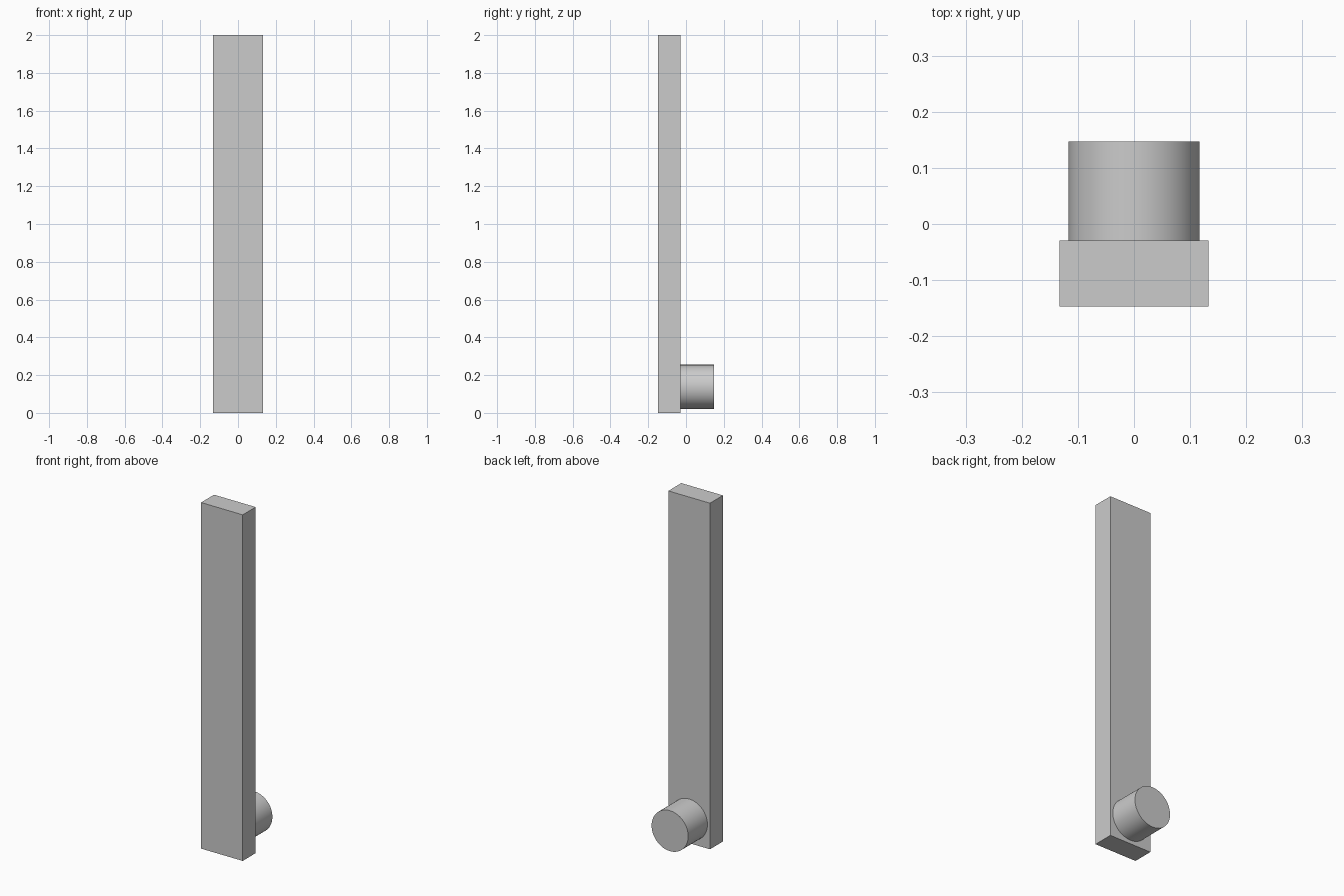
import bpy
import math

default = bpy.data.objects.get("Cube")
if default:
    bpy.data.objects.remove(default, do_unlink=True)

# Plain grey finish shared by both parts
grey = bpy.data.materials.new("plain_grey")
grey.use_nodes = True
colour = (0.6, 0.6, 0.6, 1)
grey.diffuse_color = colour
grey.node_tree.nodes["Principled BSDF"].inputs["Base Color"].default_value = colour

WIDTH, HEIGHT = 0.266, 2.0
BACK, JOINT, FRONT = 0.147, -0.029, -0.147
PEG_RADIUS, PEG_HEIGHT = 0.117, 0.138


def finish(name):
    part = bpy.context.object
    part.name = name
    part.data.materials.append(grey)
    bpy.ops.object.transform_apply(location=False, rotation=True, scale=True)
    return part


# Tall flat bar
bpy.ops.mesh.primitive_cube_add(size=1, location=(0, (FRONT + JOINT) / 2, HEIGHT / 2))
bpy.context.object.scale = (WIDTH, JOINT - FRONT, HEIGHT)
finish("upright_bar")

# Round peg standing out of the back near the foot
bpy.ops.mesh.primitive_cylinder_add(
    vertices=64, radius=PEG_RADIUS, depth=BACK - JOINT,
    location=(0, (BACK + JOINT) / 2, PEG_HEIGHT), rotation=(math.pi / 2, 0, 0))
finish("rear_peg")
bpy.ops.object.shade_smooth_by_angle(angle=math.radians(30))
